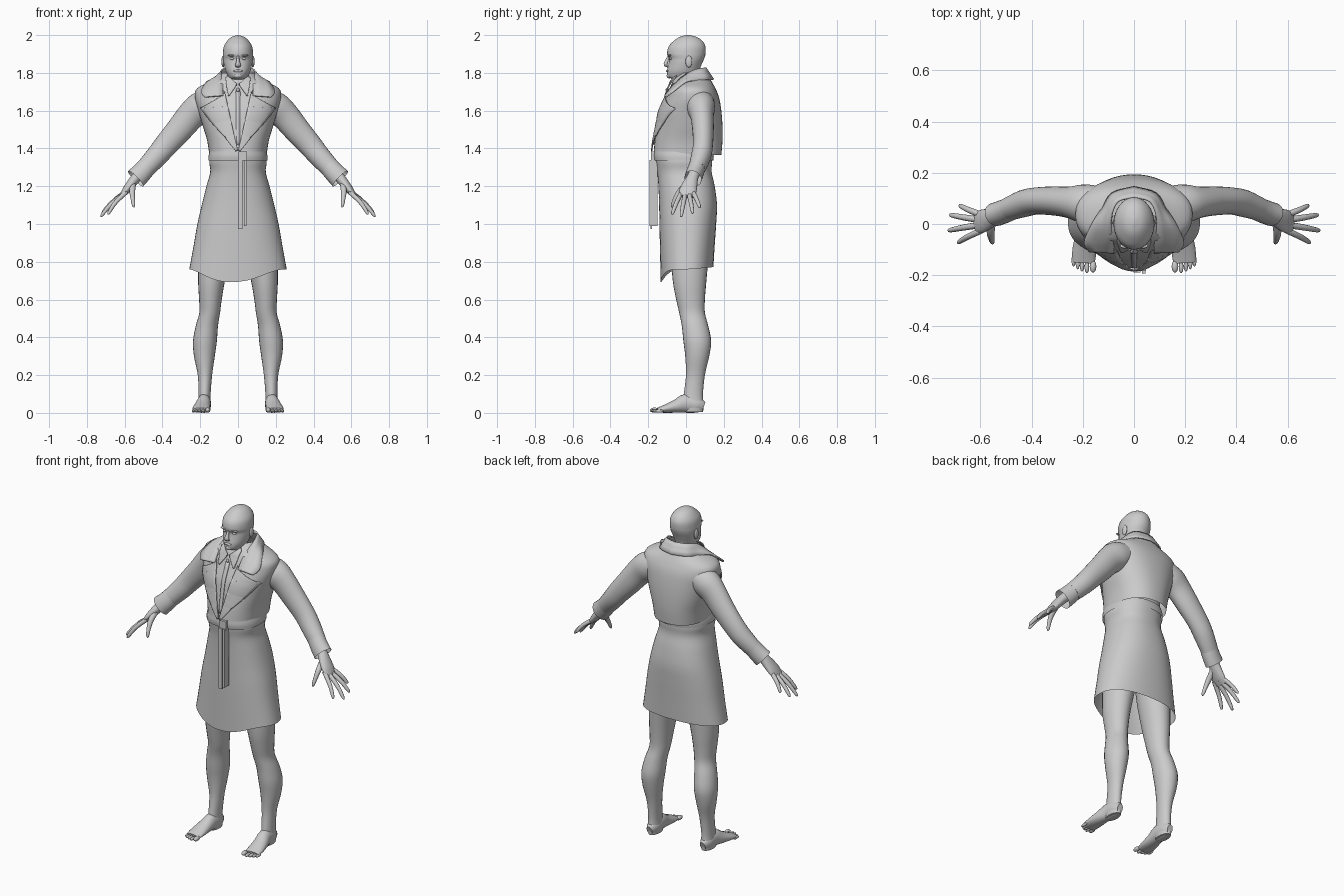
import bpy, bmesh, math
from mathutils import Vector
from mathutils.bvhtree import BVHTree


def resample(rows, k):
    """Catmull-Rom interpolation of number tuples."""
    out = []
    for i in range(len(rows) - 1):
        p0, p1 = rows[max(i - 1, 0)], rows[i]
        p2, p3 = rows[i + 1], rows[min(i + 2, len(rows) - 1)]
        for j in range(k):
            t = j / k
            out.append(tuple(
                b + 0.5 * t * (c - a + t * (2 * a - 5 * b + 4 * c - d + t * (3 * (b - c) + d - a)))
                for a, b, c, d in zip(p0, p1, p2, p3)))
    return out + [tuple(rows[-1])]


def skin(name, rings, closed=True, cap=True, thick=0):
    """Skin a list of equal-length point rings into one object."""
    bm = bmesh.new()
    vs = [[bm.verts.new(p) for p in r] for r in rings]
    n = len(rings[0])
    for a, b in zip(vs, vs[1:]):
        for i in range(n if closed else n - 1):
            j = (i + 1) % n
            bm.faces.new((a[i], a[j], b[j], b[i]))
    if closed and cap:
        bm.faces.new(vs[0])
        bm.faces.new(vs[-1])
    bmesh.ops.recalc_face_normals(bm, faces=bm.faces)
    me = bpy.data.meshes.new(name)
    bm.to_mesh(me)
    bm.free()
    ob = bpy.data.objects.new(name, me)
    bpy.context.collection.objects.link(ob)
    if thick:
        m = ob.modifiers.new("thickness", 'SOLIDIFY')
        m.thickness, m.offset = thick, 0
    return ob


def spow(v, e):
    return math.copysign(abs(v) ** (2 / e), v)


def stack(name, rows, s=1, n=32, e=2.0, k=4, cap=True, hem=None):
    """Horizontal sections: (z, centre x, half width, front y, back y)."""
    rings = []
    for z, cx, rx, f, b in resample(rows, k):
        ring = []
        for i in range(n):
            a = 2 * math.pi * i / n
            x, y = spow(math.cos(a), e), spow(math.sin(a), e)
            dz = hem(z, a) if hem else 0
            ring.append((s * (cx + rx * x), (f + b) / 2 + (b - f) / 2 * y, z + dz))
        rings.append(ring)
    return skin(name, rings, cap=cap)


def tube(name, rows, s=1, side=(0, 1, 0), n=16, k=3, cap=True):
    """Sections along a path: (x, y, z, radius along side, other radius)."""
    rows = resample(rows, k)
    pts = [Vector(r[:3]) for r in rows]
    rings = []
    for i, r in enumerate(rows):
        t = (pts[min(i + 1, len(pts) - 1)] - pts[max(i - 1, 0)]).normalized()
        u = Vector(side)
        u = (u - t * u.dot(t)).normalized()
        v = t.cross(u)
        ring = []
        for j in range(n):
            a = 2 * math.pi * j / n
            p = pts[i] + u * r[3] * math.cos(a) + v * r[4] * math.sin(a)
            ring.append((s * p.x, p.y, p.z))
        rings.append(ring)
    return skin(name, rings, cap=cap)


def ball(name, loc, size):
    bpy.ops.mesh.primitive_uv_sphere_add(segments=16, ring_count=10, location=loc)
    ob = bpy.context.object
    ob.name, ob.scale = name, size


def box(name, loc, size):
    bpy.ops.mesh.primitive_cube_add(size=1, location=loc)
    ob = bpy.context.object
    ob.name, ob.scale = name, size


# Head and neck
stack("head", [
    (1.66, 0, .07, -.04, .1), (1.75, 0, .06, -.05, .075), (1.766, 0, .055, -.07, .07),
    (1.78, 0, .052, -.097, .066), (1.81, 0, .066, -.1, .07), (1.85, 0, .076, -.092, .085),
    (1.875, 0, .079, -.09, .096), (1.9, 0, .08, -.1, .103), (1.94, 0, .075, -.092, .103),
    (1.97, 0, .057, -.064, .086), (1.99, 0, .034, -.034, .056), (2.0, 0, .004, 0, .02)])
tube("nose", [(0, -.092, 1.888, .005, .006), (0, -.104, 1.858, .01, .01),
              (0, -.108, 1.842, .015, .009), (0, -.094, 1.832, .012, .004)], side=(1, 0, 0), n=12)
ball("lips", (0, -.098, 1.81), (.024, .007, .007))
ball("chin", (0, -.088, 1.785), (.022, .015, .014))
for s in (-1, 1):
    ball("brow", (s * .031, -.086, 1.893), (.024, .01, .006))
    ball("eye", (s * .031, -.08, 1.876), (.012, .009, .007))
    ball("ear", (s * .079, .015, 1.86), (.009, .018, .031))

# Jacket body with an open lower edge
jacket = stack("jacket_body", [
    (1.8, 0, .085, -.03, .115), (1.765, 0, .125, -.065, .13), (1.72, 0, .215, -.085, .155),
    (1.67, 0, .228, -.105, .175), (1.6, 0, .21, -.135, .187), (1.52, 0, .187, -.15, .193),
    (1.44, 0, .163, -.165, .193), (1.365, 0, .152, -.172, .187)], n=48, e=2.3, cap=False)

# Lapels and shirt collar lie on the jacket surface
tree = BVHTree.FromPolygons([v.co for v in jacket.data.vertices],
                            [p.vertices[:] for p in jacket.data.polygons])


def drape(name, rows, s, gap, nu=8, nv=5):
    rings = []
    for (a, b), (c, d) in zip(rows, rows[1:]):
        for j in range(nv + 1):
            t = j / nv
            p = Vector(a).lerp(Vector(c), t)
            q = Vector(b).lerp(Vector(d), t)
            ring = []
            for i in range(nu + 1):
                w = p.lerp(q, i / nu)
                hit = tree.ray_cast(Vector((s * w.x, -1, w.y)), Vector((0, 1, 0)))[0]
                ring.append((s * w.x, (hit.y if hit else -.04) - gap, w.y))
            rings.append(ring)
    return skin(name, rings, closed=False, thick=.006)


for s in (-1, 1):
    drape("lapel", [((.07, 1.7), (.08, 1.68)), ((.052, 1.62), (.198, 1.612)),
                    ((.037, 1.55), (.135, 1.53)), ((.02, 1.47), (.07, 1.46)),
                    ((0, 1.39), (.012, 1.385))], s, .012)
    drape("shirt_collar", [((.055, 1.785), (.066, 1.77)), ((.004, 1.74), (.06, 1.725)),
                           ((.045, 1.68), (.052, 1.68))], s, .012)
ball("shirt_button", (0, -.1, 1.71), (.01, .008, .01))
drape("shirt_placket", [((-.012, 1.7), (.012, 1.7)), ((-.008, 1.42), (.01, 1.42))], 1, .004, 2, 10)

# Turned-up jacket collar: inner edge xyz, outer edge xyz
half = resample([
    (0, .105, 1.825, 0, .145, 1.765), (.06, .09, 1.825, .085, .12, 1.765),
    (.085, .045, 1.815, .125, .06, 1.758), (.088, -.01, 1.785, .165, 0, 1.752),
    (.08, -.065, 1.74, .195, -.07, 1.7), (.078, -.112, 1.68, .175, -.108, 1.672)], 4)
flip = [(-a, b, c, -d, e, f) for a, b, c, d, e, f in half[:0:-1]]
skin("jacket_collar", [[Vector(r[:3]).lerp(Vector(r[3:]), i / 3) for i in range(4)]
                       for r in flip + half], closed=False, thick=.008)


# Skirt of the coat, hem dipping at the front
def hem(z, a):
    low = max(0, min(1, (1.2 - z) / .44))
    return -.068 * low * max(0, -math.sin(a + .12)) ** 4 + .012 * low * max(0, math.sin(a))


stack("coat_skirt", [
    (1.46, 0, .145, -.15, .13), (1.38, 0, .143, -.163, .135), (1.33, 0, .152, -.16, .138),
    (1.275, 0, .147, -.152, .136), (1.2, 0, .167, -.146, .152), (1.1, 0, .192, -.142, .164),
    (1.0, 0, .215, -.14, .16), (.88, 0, .236, -.137, .152), (.76, 0, .258, -.134, .145)],
    n=48, e=2.3, cap=False, hem=hem)

# Belt, knot and hanging ends
stack("belt", [(1.385, 0, .15, -.171, .143), (1.36, 0, .156, -.173, .147), (1.335, 0, .157, -.169, .144)],
      n=48, e=2.3, cap=False)
box("belt_knot", (.025, -.172, 1.36), (.045, .025, .05))
box("belt_end_left", (.012, -.184, 1.157), (.026, .01, .365))
box("belt_end_right", (.038, -.173, 1.165), (.014, .042, .35))

toes = [(.16, .013, -.17), (.184, .009, -.172), (.203, .009, -.166), (.22, .008, -.157), (.236, .008, -.146)]
fingers = [("index_finger", (.606, -.03, 1.155), (.688, -.074, 1.05)),
           ("middle_finger", (.617, -.006, 1.148), (.726, -.026, 1.038)),
           ("ring_finger", (.614, .018, 1.152), (.72, .036, 1.055)),
           ("little_finger", (.602, .038, 1.165), (.682, .074, 1.085))]

for s in (-1, 1):
    # Sleeve and cuff
    tube("sleeve", [(.15, .075, 1.64, .075, .075), (.2, .08, 1.615, .075, .083),
                    (.25, .085, 1.572, .062, .076), (.31, .09, 1.5, .057, .07),
                    (.38, .09, 1.42, .053, .063), (.43, .08, 1.36, .053, .058),
                    (.49, .058, 1.295, .045, .052)], s, n=24)
    tube("cuff", [(.482, .06, 1.305, .045, .052), (.51, .048, 1.272, .046, .054),
                  (.542, .037, 1.24, .046, .057)], s, n=24, cap=False)
    # Hand
    tube("palm", [(.49, .056, 1.295, .032, .03), (.535, .037, 1.25, .03, .027),
                  (.565, .022, 1.213, .039, .025), (.595, .01, 1.175, .046, .02),
                  (.618, .004, 1.146, .04, .011)], s, n=20)
    for name, a, b in fingers:
        a, b = Vector(a), Vector(b)
        arch = Vector((.006, 0, .006))
        tube(name, [(*(a.lerp(b, t) + arch * math.sin(math.pi * t)), r, r) for t, r in
                    ((-.15, .012), (.15, .0125), (.5, .0115), (.85, .0095), (.97, .006), (1, .001))], s, n=10)
    tube("thumb", [(.555, .012, 1.215, .016, .016), (.56, -.03, 1.175, .016, .016),
                   (.557, -.056, 1.135, .012, .012), (.553, -.071, 1.1, .009, .009),
                   (.551, -.075, 1.088, .002, .002)], s, n=10)
    # Leg
    stack("leg", [
        (1.02, .095, .09, -.07, .12), (.85, .122, .085, -.08, .12), (.7, .14, .071, -.07, .108),
        (.6, .146, .06, -.052, .1), (.53, .15, .055, -.036, .1), (.46, .165, .059, -.022, .118),
        (.38, .175, .063, -.014, .133), (.3, .178, .055, -.004, .123), (.2, .175, .038, 0, .1),
        (.1, .177, .032, -.012, .09), (.04, .178, .034, -.02, .094), (.004, .178, .03, -.02, .09)],
        s, n=24)
    # Foot and toes
    tube("foot", [(.178, .094, .032, .018, .026), (.178, .06, .042, .034, .042),
                  (.18, .0, .05, .037, .05), (.188, -.05, .036, .042, .036),
                  (.194, -.105, .023, .047, .023), (.197, -.15, .014, .044, .013)],
         s, side=(1, 0, 0), n=20)
    for x, r, y in toes:
        ball("toe", (s * x, y + .004, r + .002), (r, .024, r))

# Smooth shading with sharp edges kept
bpy.ops.object.select_all(action='SELECT')
bpy.context.view_layer.objects.active = jacket
bpy.ops.object.shade_smooth_by_angle(angle=math.radians(40))
